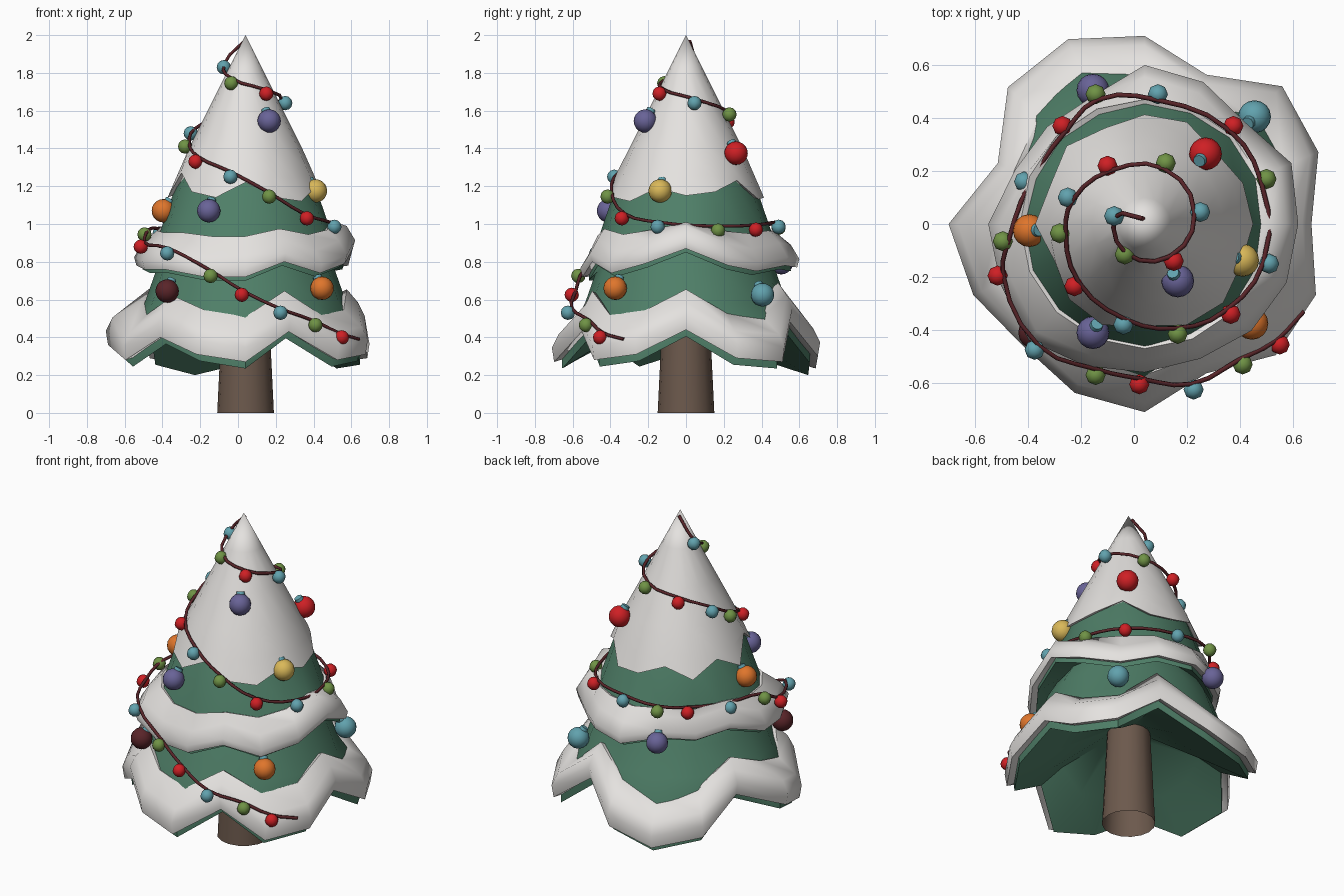
import bpy, bmesh, math
from mathutils import Vector

if "Cube" in bpy.data.objects:
    bpy.data.objects.remove(bpy.data.objects["Cube"])

N = 16          # sides of the tree
CX = 0.04       # tree axis sits slightly off centre


def material(name, rgb):
    m = bpy.data.materials.new(name)
    m.diffuse_color = (*rgb, 1)
    m.use_nodes = True
    m.node_tree.nodes["Principled BSDF"].inputs["Base Color"].default_value = m.diffuse_color
    return m


SNOW = material("snow_white", (0.78, 0.76, 0.74))
GREEN = material("fir_green", (0.078, 0.212, 0.138))
BARK = material("bark_brown", (0.15, 0.10, 0.073))
MAROON = material("dark_red", (0.10, 0.018, 0.022))
RED = material("bright_red", (0.62, 0.014, 0.018))
TEAL = material("teal", (0.12, 0.36, 0.42))
LEAF = material("leaf_green", (0.16, 0.29, 0.06))
ORANGE = material("orange", (0.74, 0.18, 0.025))
PURPLE = material("purple", (0.14, 0.125, 0.31))
YELLOW = material("yellow", (0.70, 0.48, 0.10))


def finish(bm, name, mat, angle=40):
    bmesh.ops.recalc_face_normals(bm, faces=bm.faces[:])
    me = bpy.data.meshes.new(name)
    bm.to_mesh(me)
    bm.free()
    me.materials.append(mat)
    ob = bpy.data.objects.new(name, me)
    bpy.context.collection.objects.link(ob)
    bpy.ops.object.select_all(action='DESELECT')
    ob.select_set(True)
    bpy.context.view_layer.objects.active = ob
    bpy.ops.object.shade_smooth_by_angle(angle=math.radians(angle))
    return ob


def loft(name, mat, rows, closed=False, angle=45, capped=True):
    """Rings around the tree axis; each row gives (radius, height), fixed or per side."""
    bm = bmesh.new()
    rings = []
    for row in rows:
        ring = []
        for k in range(N):
            r, z = row(k) if callable(row) else row
            a = 2 * math.pi * k / N
            ring.append(bm.verts.new((CX + r * math.cos(a), r * math.sin(a), z)))
        rings.append(ring)
    pairs = list(zip(rings, rings[1:]))
    if closed:
        pairs.append((rings[-1], rings[0]))
    for a, b in pairs:
        for k in range(N):
            j = (k + 1) % N
            bm.faces.new((a[k], a[j], b[j], b[k]))
    if capped and not closed:
        bm.faces.new(rings[0])
        bm.faces.new(rings[-1])
    bmesh.ops.remove_doubles(bm, verts=bm.verts[:], dist=0.0005)
    return finish(bm, name, mat, angle)


# wavy rims: radius and height for each side, starting at +x, anticlockwise
R1 = [.63, .71, .735, .61, .71, .755, .73, .60, .74, .70, .65, .69, .71, .61, .70, .70]
Z1 = [.44, .29, .27, .48, .30, .235, .29, .46, .36, .28, .40, .31, .27, .43, .28, .31]
R2 = [.58, .60, .54, .58, .60, .52, .52, .53, .59, .59, .62, .58, .56, .55, .57, .58]
Z2 = [.87, .78, .75, .78, .77, .81, .80, .84, .78, .76, .76, .72, .72, .80, .74, .79]
Z3 = [1.15, 1.17, 1.23, 1.13, 1.14, 1.20, 1.13, 1.22, 1.14, 1.27, 1.17, 1.14, 1.22, 1.14, 1.12, 1.19]

# trunk, an open tube
loft("trunk", BARK, [(.15, 0), (.12, .62)], capped=False)

# green branch tiers with vaulted undersides
loft("lower_branches", GREEN, [
    (.36, .95), (.475, .75), (.535, .58),
    lambda k: (R1[k] - .05, Z1[k] + .08),
    lambda k: (R1[k] - .055, Z1[k] - .035),
    lambda k: (.42, Z1[k] * .6 + .22),
    (.12, .58)])
loft("middle_branches", GREEN, [
    (.26, 1.38), (.37, 1.2), (.455, .95),
    lambda k: (R2[k] - .05, Z2[k] + .05),
    lambda k: (R2[k] - .045, Z2[k] - .02),
    (.36, .88)])

# snow bands lying on the tier rims
loft("lower_snow", SNOW, [
    lambda k: (.50, .49 + .85 * (Z1[k] - .27)),
    lambda k: (.57 - .2 * (Z1[k] - .27), .51 + .85 * (Z1[k] - .27)),
    lambda k: (R1[k] - .035, Z1[k] + .145),
    lambda k: (R1[k], Z1[k] + .075),
    lambda k: (R1[k] - .012, Z1[k]),
    lambda k: (R1[k] - .08, Z1[k] + .02)], closed=True, angle=60)
loft("middle_snow", SNOW, [
    lambda k: (.42, .93 + .5 * (Z2[k] - .75)),
    lambda k: (.47, .95 + .5 * (Z2[k] - .75)),
    lambda k: (R2[k] - .045, Z2[k] + .12),
    lambda k: (R2[k], Z2[k] + .045),
    lambda k: (R2[k] - .012, Z2[k]),
    lambda k: (R2[k] - .08, Z2[k] + .02)], closed=True, angle=60)
loft("top_snow", SNOW, [
    (.0001, 2), (.1, 1.8), (.2, 1.6), (.3, 1.4),
    lambda k: (.365, 1.26 + .3 * (Z3[k] - 1.17)),
    lambda k: (.42 - .35 * (Z3[k] - 1.12), Z3[k]),
    lambda k: (.38 - .35 * (Z3[k] - 1.12), Z3[k] + .015),
    (.25, 1.38)])

# string of lights: bulb centres from top to bottom
BULBS = [
    (-.075, .03, 1.83), (-.035, -.115, 1.745), (.15, -.14, 1.69),
    (.25, .045, 1.64), (.12, .23, 1.58), (-.10, .22, 1.54),
    (-.25, .10, 1.48), (-.28, -.035, 1.41), (-.225, -.235, 1.33),
    (-.04, -.38, 1.25), (.165, -.415, 1.145), (.365, -.34, 1.03),
    (.51, -.15, .985), (.50, .17, .965), (.375, .37, .97),
    (.09, .49, .985), (-.145, .49, .98), (-.27, .37, .96),
    (-.415, .16, .95), (-.495, -.065, .945), (-.515, -.195, .88),
    (-.375, -.475, .845), (-.145, -.57, .725), (.02, -.605, .625),
    (.225, -.625, .53), (.41, -.53, .465), (.55, -.455, .40)]

for i, p in enumerate(BULBS):
    bm = bmesh.new()
    bmesh.ops.create_uvsphere(bm, u_segments=8, v_segments=6, radius=.038)
    bmesh.ops.translate(bm, verts=bm.verts[:], vec=p)
    finish(bm, f"light_bulb_{i + 1}", (TEAL, LEAF, RED)[i % 3], 60)

# wire, running just inside and above the bulbs
path = [Vector((.035, .02, 1.97))]
for p in BULBS:
    out = Vector((p[0] - CX, p[1], 0)).normalized()
    inset = .006 if p[2] > 1.72 else .022
    path.append(Vector(p) - out * inset + Vector((0, 0, .024)))
path.append(Vector((.64, -.33, .39)))
cu = bpy.data.curves.new("light_wire", 'CURVE')
cu.dimensions = '3D'
cu.bevel_depth = .009
cu.bevel_resolution = 1
cu.resolution_u = 3
cu.use_fill_caps = True
sp = cu.splines.new('BEZIER')
sp.bezier_points.add(len(path) - 1)
for bp, p in zip(sp.bezier_points, path):
    bp.co = p
    bp.handle_left_type = bp.handle_right_type = 'AUTO'
cu.materials.append(MAROON)
bpy.context.collection.objects.link(bpy.data.objects.new("light_wire", cu))


# hanging baubles, each with a small cap leaning towards the tree
def bauble(i, x, y, z, mat):
    bm = bmesh.new()
    bmesh.ops.create_uvsphere(bm, u_segments=16, v_segments=10, radius=.062)
    bmesh.ops.translate(bm, verts=bm.verts[:], vec=(x, y, z))
    finish(bm, f"bauble_{i}", mat, 60)
    lean = Vector((CX - x, -y, 0)).normalized() * .5 + Vector((0, 0, .866))
    bm = bmesh.new()
    bmesh.ops.create_cone(bm, cap_ends=True, segments=10, radius1=.026,
                          radius2=.023, depth=.022)
    bmesh.ops.rotate(bm, verts=bm.verts[:], cent=(0, 0, 0),
                     matrix=lean.to_track_quat('Z', 'Y').to_matrix())
    bmesh.ops.translate(bm, verts=bm.verts[:], vec=Vector((x, y, z)) + lean * .062)
    finish(bm, f"bauble_cap_{i}", TEAL)


for i, b in enumerate([
        (.165, -.215, 1.545, PURPLE), (.41, -.137, 1.175, YELLOW),
        (-.395, -.025, 1.07, ORANGE), (-.155, -.41, 1.07, PURPLE),
        (-.375, -.41, .645, MAROON), (.445, -.375, .66, ORANGE),
        (.455, .405, .625, TEAL), (.27, .265, 1.375, RED),
        (-.155, .505, .795, PURPLE)]):
    bauble(i + 1, *b)
